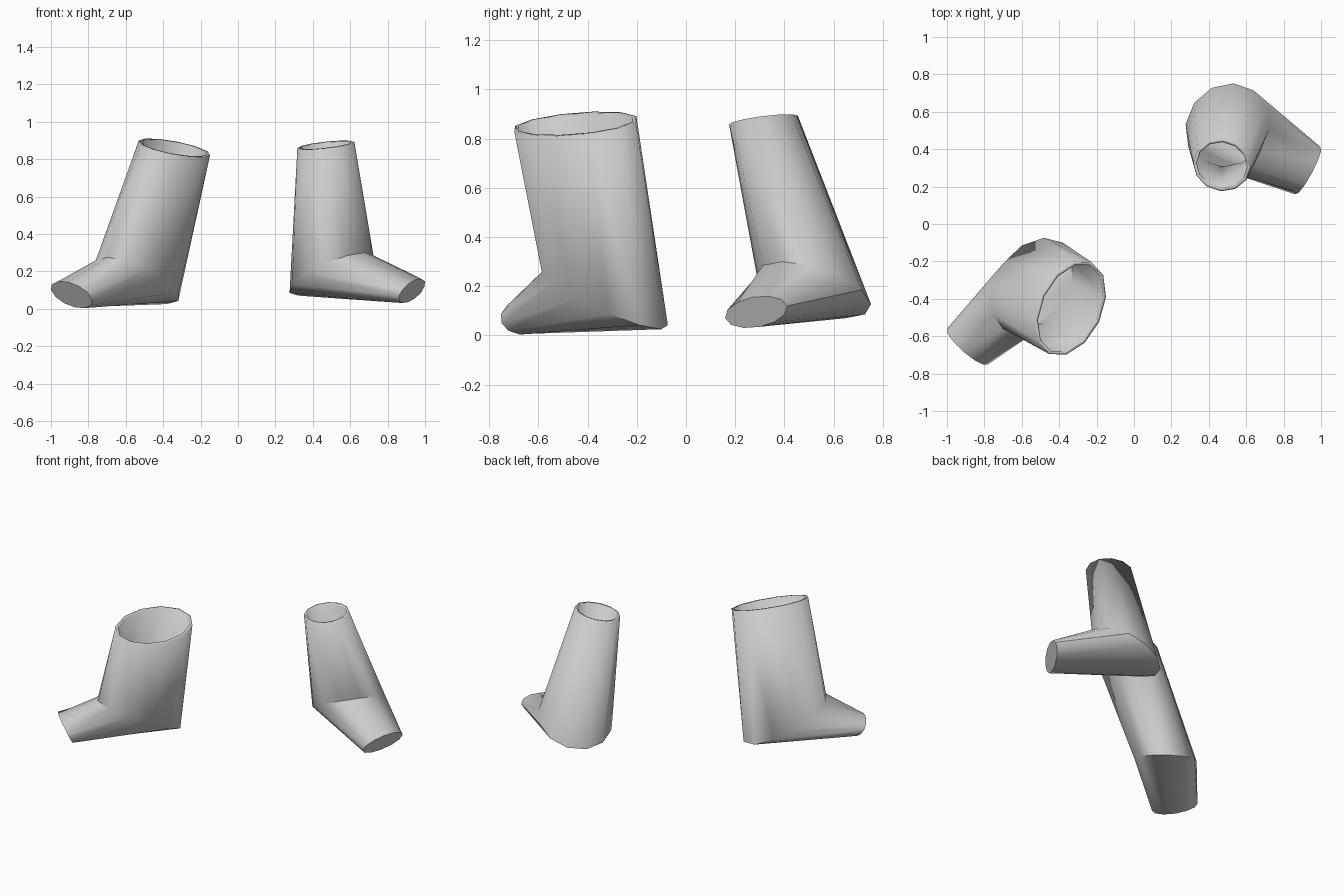
import bpy, bmesh, math
from mathutils import Vector

cube = bpy.data.objects.get("Cube")
if cube:
    bpy.data.objects.remove(cube, do_unlink=True)

SIDES = 12

# Single plain grey material
grey = bpy.data.materials.new("light_grey")
grey.use_nodes = True
color = (0.6, 0.6, 0.6, 1)
grey.diffuse_color = color
grey.node_tree.nodes["Principled BSDF"].inputs["Base Color"].default_value = color


def ring(bm, centre, forward, side):
    """Ellipse of vertices spanned by two half-axis vectors."""
    c, f, s = Vector(centre), Vector(forward), Vector(side)
    angles = [math.tau * i / SIDES for i in range(SIDES)]
    return [bm.verts.new(c + f * math.cos(a) + s * math.sin(a)) for a in angles]


def boot(name, rim, ankle, toe):
    """Bent tube: open rim, mitred ankle from instep to heel, closed toe."""
    bm = bmesh.new()
    rings = [ring(bm, *r) for r in (rim, ankle, toe)]
    for a, b in zip(rings, rings[1:]):
        for i in range(SIDES):
            j = (i + 1) % SIDES
            bm.faces.new((a[i], a[j], b[j], b[i]))
    bm.faces.new(rings[-1])
    bmesh.ops.recalc_face_normals(bm, faces=bm.faces)
    mesh = bpy.data.meshes.new(name)
    bm.to_mesh(mesh)
    bm.free()
    mesh.materials.append(grey)
    obj = bpy.data.objects.new(name, mesh)
    bpy.context.collection.objects.link(obj)

    # Smooth walls, crisp instep and toe edge
    bpy.ops.object.select_all(action='DESELECT')
    obj.select_set(True)
    bpy.context.view_layer.objects.active = obj
    bpy.ops.object.shade_smooth_by_angle(angle=math.radians(50))

    # Wall thickness
    wall = obj.modifiers.new("wall", 'SOLIDIFY')
    wall.thickness = 0.018
    wall.offset = -1
    return obj


# Wide boot, toe pointing to the front right
boot("wide_boot",
     rim=((-0.34, -0.45, 0.86), (-0.114, -0.245, -0.008), (0.154, -0.072, -0.05)),
     ankle=((-0.54, -0.33, 0.15), (-0.16, -0.23, 0.125), (0.164, -0.114, 0)),
     toe=((-0.89, -0.655, 0.075), (-0.02, -0.03, 0.068), (0.11, -0.095, -0.025)))

# Narrow boot, toe pointing to the front left
boot("narrow_boot",
     rim=((0.47, 0.315, 0.875), (0.13, -0.08, 0.004), (0.08, 0.115, 0.024)),
     ankle=((0.50, 0.52, 0.185), (0.178, -0.128, 0.115), (0.14, 0.194, 0)),
     toe=((0.93, 0.285, 0.095), (0.02, -0.015, 0.06), (0.068, 0.126, 0.025)))
